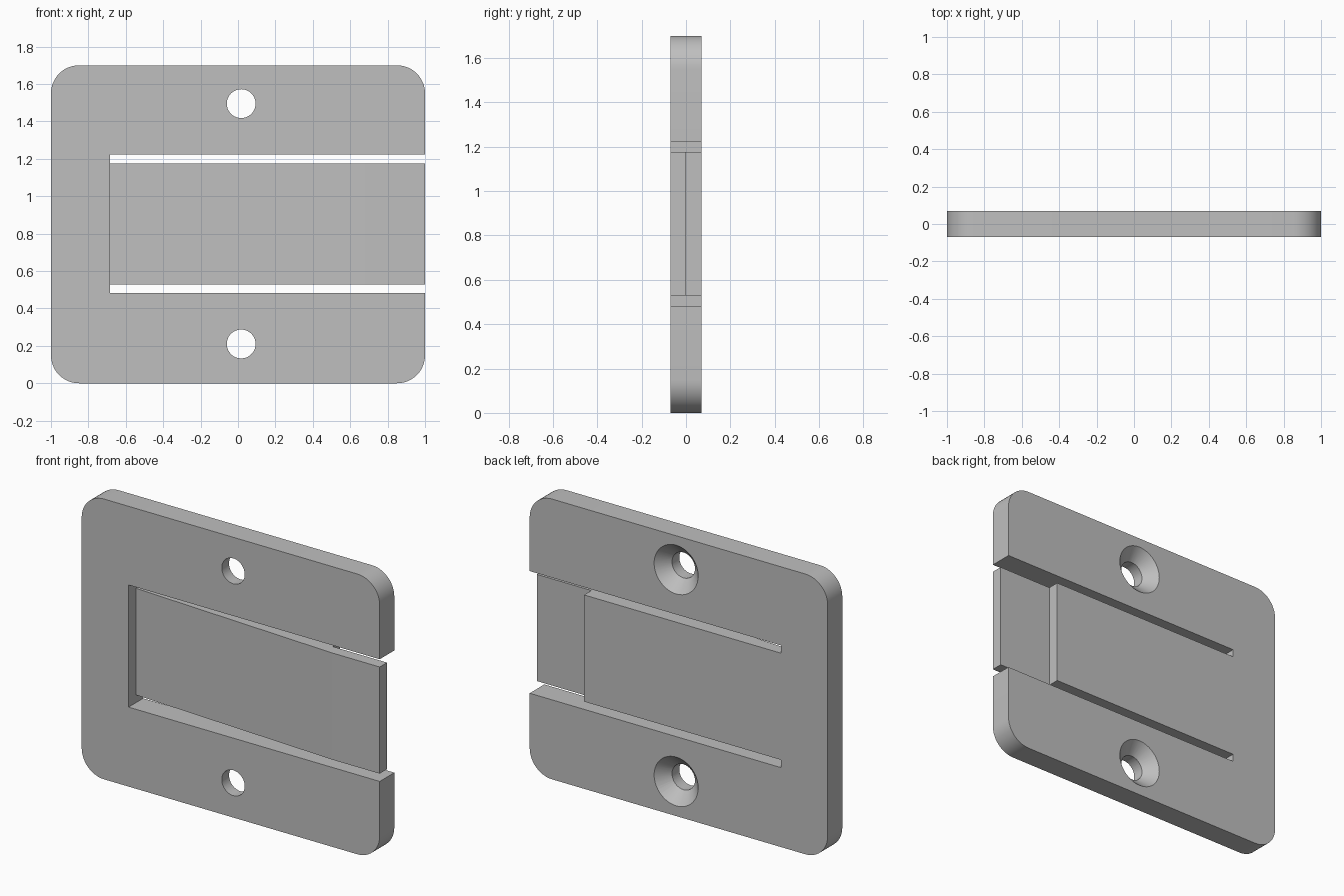
import bpy, bmesh, math
from mathutils import Matrix, Vector

if "Cube" in bpy.data.objects:
    bpy.data.objects.remove(bpy.data.objects["Cube"])

HEIGHT, HALF = 1.70, 0.07          # plate height and half thickness
CORNER = 0.15
SLOT_START = -0.685
SLOTS = ((0.482, 0.529), (1.176, 1.223))

grey = bpy.data.materials.new("plain grey")
grey.use_nodes = True
grey.diffuse_color = (0.52, 0.52, 0.52, 1)
grey.node_tree.nodes["Principled BSDF"].inputs["Base Color"].default_value = grey.diffuse_color


def finish(name, bm):
    bmesh.ops.recalc_face_normals(bm, faces=bm.faces)
    mesh = bpy.data.meshes.new(name)
    bm.to_mesh(mesh)
    bm.free()
    mesh.materials.append(grey)
    obj = bpy.data.objects.new(name, mesh)
    bpy.context.collection.objects.link(obj)
    return obj


def prism(name, points, offset):
    """Extrude a closed outline of 3D points along an offset."""
    bm = bmesh.new()
    face = bm.faces.new([bm.verts.new(p) for p in points])
    side = bmesh.ops.extrude_face_region(bm, geom=[face])["geom"]
    verts = [v for v in side if isinstance(v, bmesh.types.BMVert)]
    bmesh.ops.translate(bm, verts=verts, vec=Vector(offset))
    return finish(name, bm)


def plan_prism(name, outline, z0, z1):
    return prism(name, [(x, y, z0) for x, y in outline], (0, 0, z1 - z0))


def round_cutter(name, x, z, y0, r0, y1, r1):
    """Cylinder or cone running along y."""
    bm = bmesh.new()
    place = Matrix.Translation((x, (y0 + y1) / 2, z)) @ Matrix.Rotation(-math.pi / 2, 4, 'X')
    bmesh.ops.create_cone(bm, cap_ends=True, segments=64, radius1=r0, radius2=r1,
                          depth=y1 - y0, matrix=place)
    return finish(name, bm)


# Rounded plate
outline = []
centres = ((1, 1), (-1, 1), (-1, -1), (1, -1))
for quarter, (sx, sz) in enumerate(centres):
    cx = sx * (1 - CORNER)
    cz = HEIGHT / 2 + sz * (HEIGHT / 2 - CORNER)
    for i in range(13):
        a = math.pi / 2 * (quarter + i / 12)
        outline.append((cx + CORNER * math.cos(a), -HALF, cz + CORNER * math.sin(a)))
plate = prism("latch_plate", outline, (0, 2 * HALF, 0))

# Slots that free the spring tongue
cutters = []
for z0, z1 in SLOTS:
    box = [(SLOT_START, -0.2), (1.2, -0.2), (1.2, 0.2), (SLOT_START, 0.2)]
    cutters.append(plan_prism("slot_cutter", box, z0, z1))

# Sloping front recess and stepped back of the tongue
low, high = (sum(s) / 2 for s in SLOTS)
ramp = [(SLOT_START, 0), (0.68, -HALF), (0.68, -0.2), (SLOT_START, -0.2)]
step = [(0.635, 0), (1.2, 0), (1.2, 0.2), (0.635, 0.2)]
cutters.append(plan_prism("ramp_cutter", ramp, low, high))
cutters.append(plan_prism("step_cutter", step, low, high))

# Screw holes, countersunk at the back
for z in (0.21, 1.495):
    cutters.append(round_cutter("hole_cutter", 0.017, z, -0.2, 0.077, 0.2, 0.077))
    cutters.append(round_cutter("countersink_cutter", 0.017, z, -0.03, 0.047, 0.10, 0.178))

for cutter in cutters:
    cutter.hide_render = True
    mod = plate.modifiers.new("cut", 'BOOLEAN')
    mod.operation = 'DIFFERENCE'
    mod.solver = 'EXACT'
    mod.object = cutter

# Keep the finished cut mesh and drop the cutters
graph = bpy.context.evaluated_depsgraph_get()
result = bpy.data.meshes.new_from_object(plate.evaluated_get(graph))
plate.modifiers.clear()
plate.data = result
result.name = "latch_plate"
for cutter in cutters:
    bpy.data.objects.remove(cutter)

# Smooth the round walls, keep the broad faces flat
bpy.ops.object.select_all(action='DESELECT')
plate.select_set(True)
bpy.context.view_layer.objects.active = plate
bpy.ops.object.shade_smooth_by_angle(angle=math.radians(30))
for poly in plate.data.polygons:
    if abs(poly.normal.y) > 0.9:
        poly.use_smooth = False
